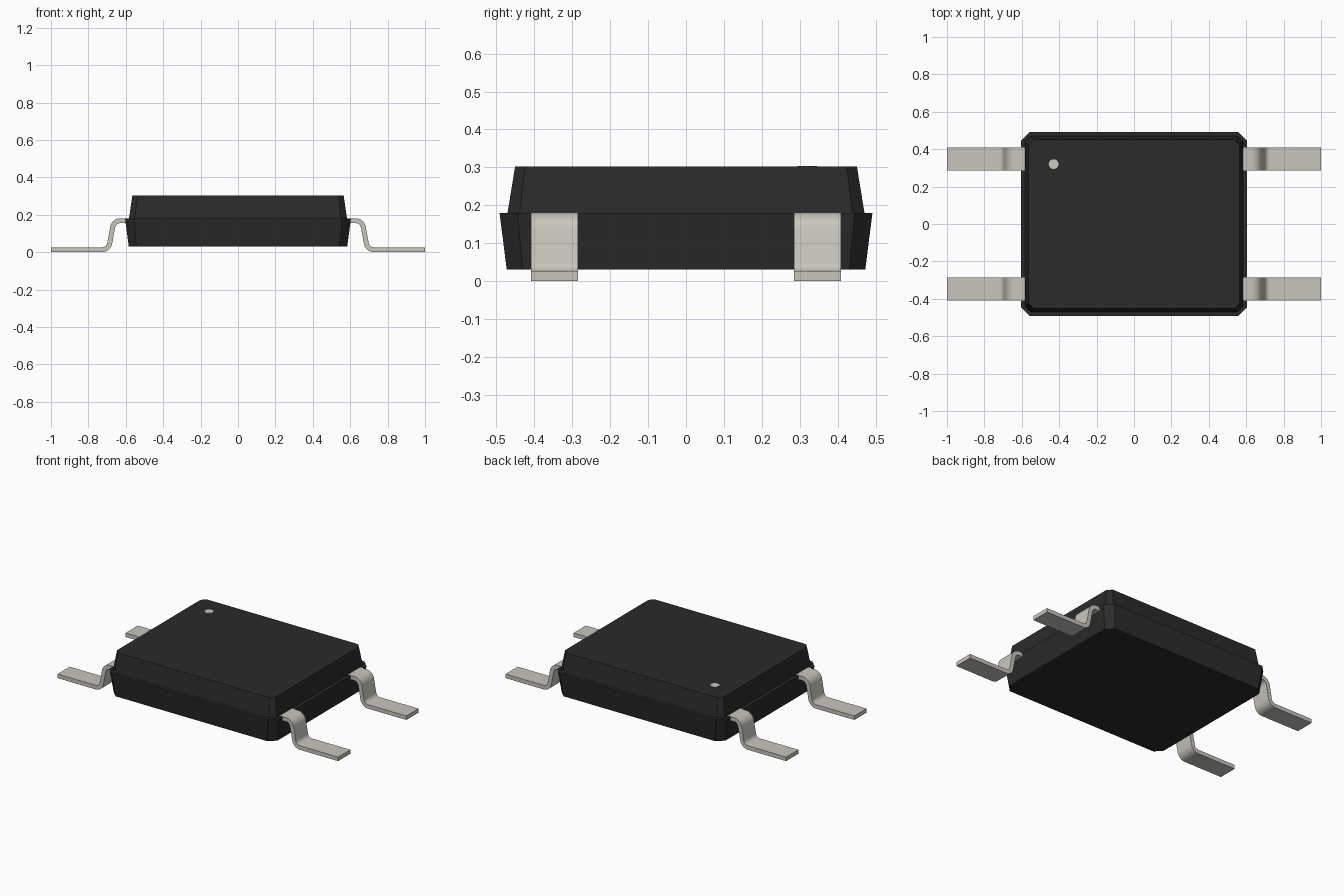
import bpy, bmesh, math
from mathutils import Vector

cube = bpy.data.objects.get("Cube")
if cube:
    bpy.data.objects.remove(cube, do_unlink=True)


def material(name, rgb, rough, metal=0.0):
    m = bpy.data.materials.new(name)
    m.use_nodes = True
    m.diffuse_color = (*rgb, 1)
    bsdf = m.node_tree.nodes["Principled BSDF"]
    bsdf.inputs["Base Color"].default_value = (*rgb, 1)
    bsdf.inputs["Roughness"].default_value = rough
    bsdf.inputs["Metallic"].default_value = metal
    return m


black = material("black_plastic", (0.024, 0.0235, 0.0235), 0.6)
tin = material("tinned_metal", (0.58, 0.56, 0.50), 0.4)
mark = material("pale_marking", (0.60, 0.59, 0.53), 0.6)


def finish(name, bm, mat):
    bmesh.ops.recalc_face_normals(bm, faces=bm.faces)
    me = bpy.data.meshes.new(name)
    bm.to_mesh(me)
    bm.free()
    me.materials.append(mat)
    ob = bpy.data.objects.new(name, me)
    bpy.context.collection.objects.link(ob)
    return ob


def octagon(hx, hy, c):
    """Rectangle outline with its corners cut by c."""
    pts = []
    for sx, sy in ((1, 1), (-1, 1), (-1, -1), (1, -1)):
        pair = [(sx * hx, sy * (hy - c)), (sx * (hx - c), sy * hy)]
        pts += pair if sx * sy > 0 else pair[::-1]
    return pts


def tapered_block(name, bottom, top, z0, z1):
    bm = bmesh.new()
    lo = [bm.verts.new((x, y, z0)) for x, y in octagon(*bottom)]
    hi = [bm.verts.new((x, y, z1)) for x, y in octagon(*top)]
    bm.faces.new(lo[::-1])
    bm.faces.new(hi)
    for i in range(8):
        j = (i + 1) % 8
        bm.faces.new((lo[i], lo[j], hi[j], hi[i]))
    return finish(name, bm, black)


# Moulded body: wider lower half, narrower upper half
tapered_block("body_lower", (0.584, 0.473, 0.042), (0.604, 0.492, 0.047), 0.03, 0.18)
tapered_block("body_upper", (0.583, 0.471, 0.032), (0.565, 0.451, 0.027), 0.179, 0.302)

# Pin one dot
bm = bmesh.new()
bmesh.ops.create_cone(bm, cap_ends=True, segments=24, radius1=0.026, radius2=0.026, depth=0.004)
dot = finish("pin_one_dot", bm, mark)
dot.location = (-0.43, 0.32, 0.302)


# Gull-wing leads: a bent strip profile extruded across its width
THICK, WIDTH = 0.026, 0.124
corners = [Vector(p) for p in ((0.5, 0.168), (0.664, 0.168), (0.692, 0.013), (1.0, 0.013))]


def centre_line(radius=0.042, steps=7):
    pts = [corners[0]]
    for a, b, c in zip(corners, corners[1:], corners[2:]):
        u, v = (a - b).normalized(), (c - b).normalized()
        half = u.angle(v) / 2
        centre = b + (u + v).normalized() * radius / math.sin(half)
        start = b + u * radius / math.tan(half) - centre
        end = b + v * radius / math.tan(half) - centre
        for i in range(steps + 1):
            pts.append(centre + start.lerp(end, i / steps).normalized() * radius)
    return pts + [corners[-1]]


def lead(name, side, y):
    path = centre_line()
    bm = bmesh.new()
    rings = []
    for i, p in enumerate(path):
        t = (path[min(i + 1, len(path) - 1)] - path[max(i - 1, 0)]).normalized()
        n = Vector((-t.y, t.x)) * THICK / 2
        if i in (0, len(path) - 1):
            n = Vector((0, THICK / 2))
        rings.append([bm.verts.new((side * q.x, y + w, q.y)) for q, w in
                      ((p + n, -WIDTH / 2), (p + n, WIDTH / 2),
                       (p - n, WIDTH / 2), (p - n, -WIDTH / 2))])
    for a, b in zip(rings, rings[1:]):
        for k in range(4):
            m = (k + 1) % 4
            bm.faces.new((a[k], a[m], b[m], b[k]))
    bm.faces.new(rings[0])
    bm.faces.new(rings[-1])
    ob = finish(name, bm, tin)
    bpy.ops.object.select_all(action="DESELECT")
    ob.select_set(True)
    bpy.context.view_layer.objects.active = ob
    bpy.ops.object.shade_smooth_by_angle(angle=math.radians(35))


for side, sname in ((1, "left"), (-1, "right")):
    for y, yname in ((-0.347, "front"), (0.347, "back")):
        lead(f"lead_{yname}_{sname}", side, y)
